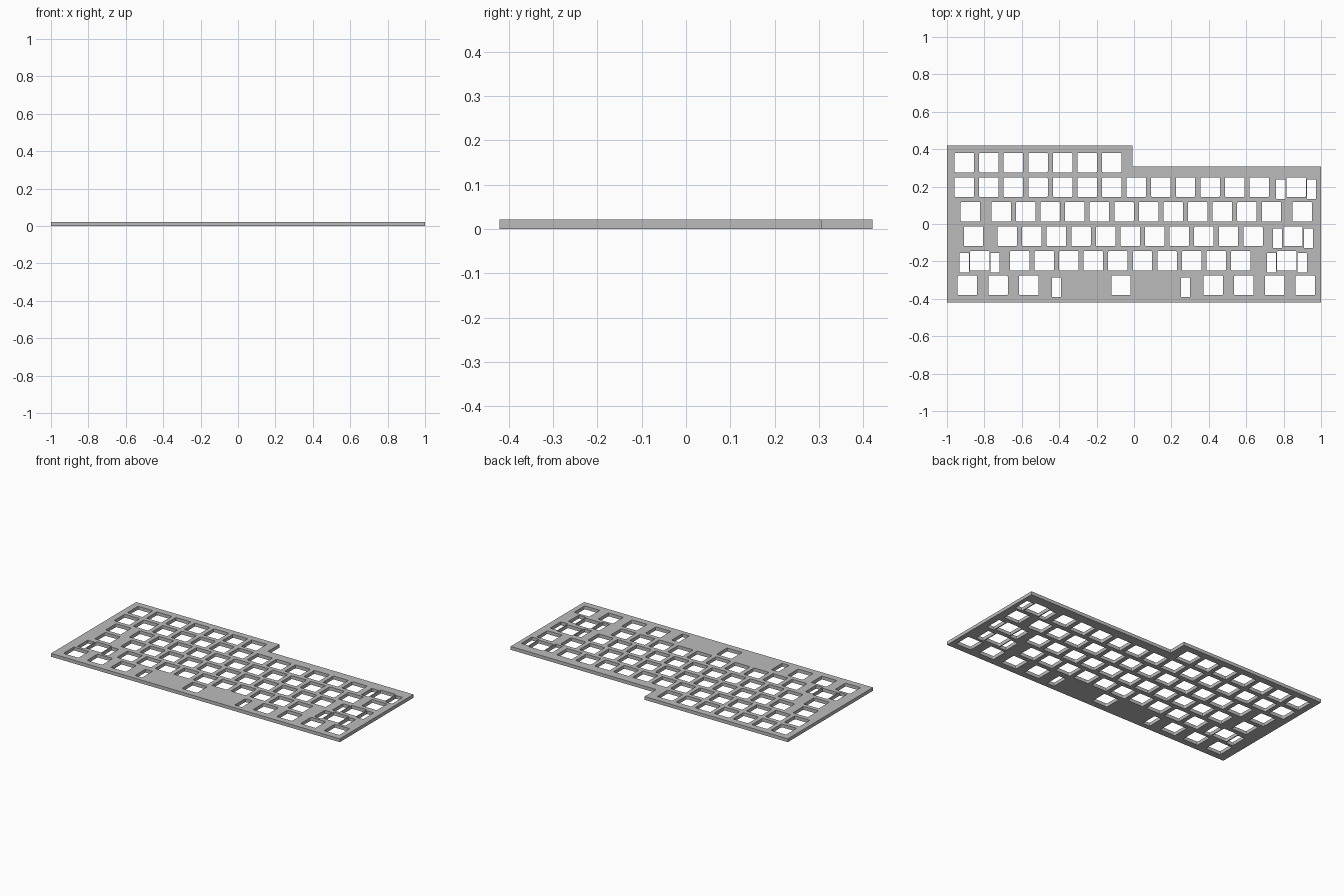
import bpy, math

if "Cube" in bpy.data.objects:
    bpy.data.objects.remove(bpy.data.objects["Cube"])

U = 0.1314            # key pitch
LEFT = -0.973         # left edge of the key grid
KEY = 0.104           # switch opening size
STAB_W, STAB_H = 0.049, 0.104
THICK = 0.021
TOP_Y = 0.421

curve = bpy.data.curves.new("keyboard_plate", 'CURVE')
curve.dimensions = '2D'
curve.fill_mode = 'BOTH'
curve.extrude = THICK / 2


def loop(points):
    s = curve.splines.new('POLY')
    s.points.add(len(points) - 1)
    for p, (x, y) in zip(s.points, points):
        p.co = (x, y, 0, 1)
    s.use_cyclic_u = True


def rounded_hole(cx, cy, w, h, r=0.005, steps=3):
    pts = []
    for k, (sx, sy) in enumerate(((1, 1), (-1, 1), (-1, -1), (1, -1))):
        for i in range(steps + 1):
            a = math.pi / 2 * (k + i / steps)
            pts.append((cx + sx * (w / 2 - r) + r * math.cos(a),
                        cy + sy * (h / 2 - r) + r * math.sin(a)))
    loop(pts)


# Outer outline with the stepped top right
loop([(-1, -TOP_Y), (1, -TOP_Y), (1, 0.307), (-0.008, 0.307),
      (-0.008, TOP_Y), (-1, TOP_Y)])

# Key widths per row, in key units, top row first
rows = [
    [1] * 7,
    [1] * 13 + [2],
    [1.5] + [1] * 12 + [1.5],
    [1.75] + [1] * 11 + [2.25],
    [2.25] + [1] * 10 + [2.75],
    [1.25] * 3 + [6.25] + [1.25] * 4,
]

# Switch openings, plus stabiliser slots beside the wide keys
for r, widths in enumerate(rows):
    y = (2.5 - r) * U
    x = LEFT
    for w in widths:
        cx = x + w * U / 2
        rounded_hole(cx, y, KEY, KEY)
        if w >= 2:
            off = (2.63 if w > 6 else 0.627) * U
            for s in (-1, 1):
                rounded_hole(cx + s * off, y - 0.0105, STAB_W, STAB_H, 0.003)
        x += w * U

plate = bpy.data.objects.new("keyboard_plate", curve)
bpy.context.collection.objects.link(plate)
plate.location.z = THICK / 2

# Turn the filled curve into a mesh
bpy.context.view_layer.objects.active = plate
plate.select_set(True)
bpy.ops.object.convert(target='MESH')
plate = bpy.context.object
bpy.ops.object.mode_set(mode='EDIT')
bpy.ops.mesh.select_all(action='SELECT')
bpy.ops.mesh.remove_doubles(threshold=0.0002)
bpy.ops.mesh.normals_make_consistent(inside=False)
bpy.ops.object.mode_set(mode='OBJECT')
bpy.ops.object.shade_flat()

mat = bpy.data.materials.new("plain_grey")
mat.diffuse_color = (0.5, 0.5, 0.5, 1)
mat.use_nodes = True
mat.node_tree.nodes["Principled BSDF"].inputs["Base Color"].default_value = mat.diffuse_color
plate.data.materials.clear()
plate.data.materials.append(mat)
